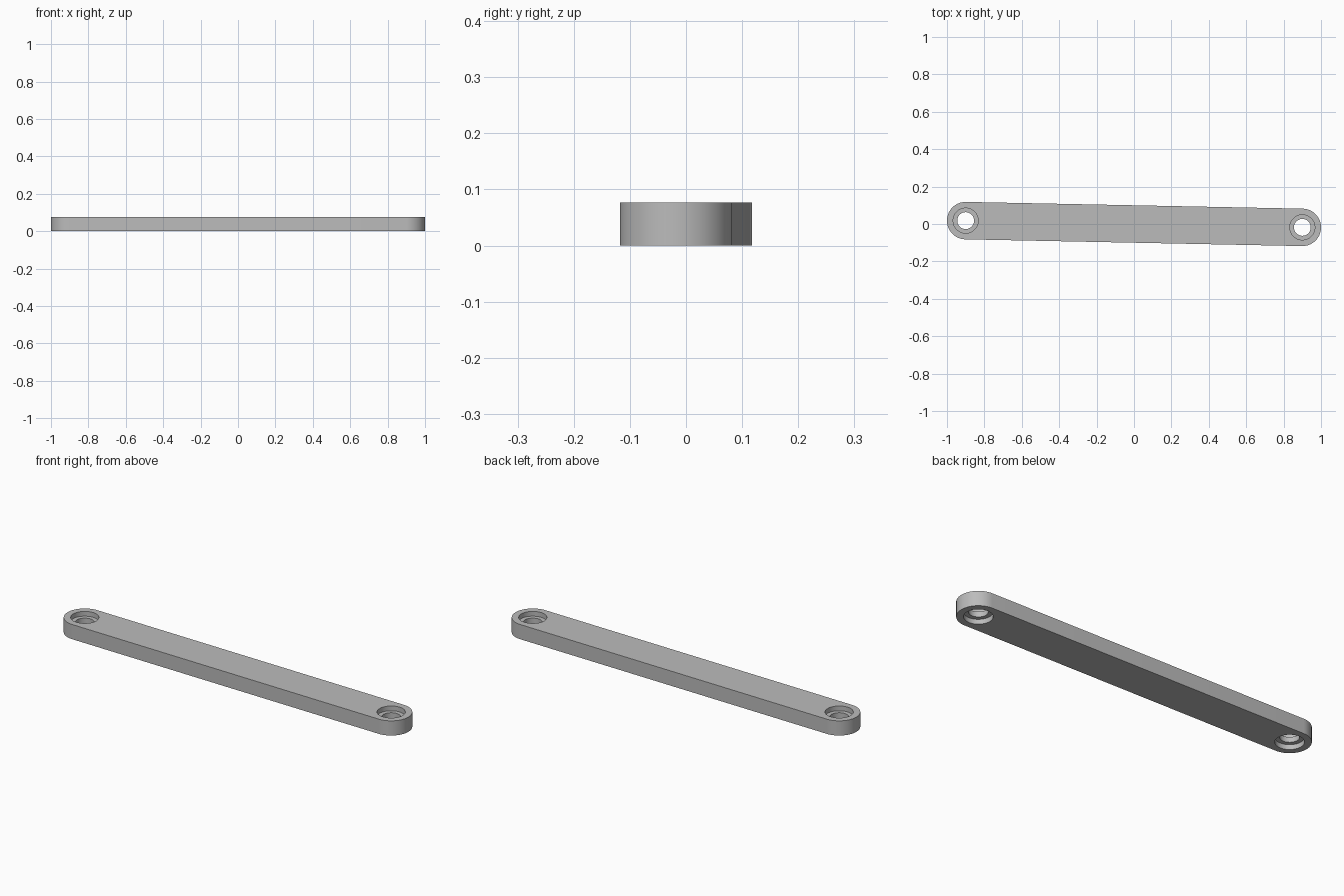
import bpy
import bmesh
from math import pi, cos, sin, atan2, radians
from mathutils import Vector

if "Cube" in bpy.data.objects:
    bpy.data.objects.remove(bpy.data.objects["Cube"], do_unlink=True)

HEIGHT = 0.077
END_RADIUS = 0.1
BORE_RADIUS = 0.067      # wide recess on both faces
HOLE_RADIUS = 0.045      # narrow through hole
BORE_DEPTH = 0.025
SEGMENTS = 64
CENTRES = [Vector((-0.9, 0.018)), Vector((0.9, -0.018))]

grey = bpy.data.materials.new("plain_grey")
grey.use_nodes = True
colour = (0.5, 0.5, 0.5, 1)
grey.diffuse_color = colour
grey.node_tree.nodes["Principled BSDF"].inputs["Base Color"].default_value = colour

bm = bmesh.new()


def loop(points, z):
    """Closed ring of vertices at one height."""
    return [bm.verts.new((x, y, z)) for x, y in points]


def bridge(a, b):
    """Band of quads between two matching rings."""
    for i in range(len(a)):
        j = (i + 1) % len(a)
        bm.faces.new((a[i], a[j], b[j], b[i]))


def arc(centre, radius, start, sweep, count):
    return [(centre.x + radius * cos(start + sweep * i / count),
             centre.y + radius * sin(start + sweep * i / count))
            for i in range(count + 1)]


# Outer wall: two half rounds joined by straight sides
axis = CENTRES[1] - CENTRES[0]
tilt = atan2(axis.y, axis.x)
outline = (arc(CENTRES[1], END_RADIUS, tilt - pi / 2, pi, SEGMENTS // 2)
           + arc(CENTRES[0], END_RADIUS, tilt + pi / 2, pi, SEGMENTS // 2))
bottom, top = loop(outline, 0), loop(outline, HEIGHT)
bridge(bottom, top)
rims = {0: [bottom], 1: [top]}

# Stepped holes: recess, ledge, narrow neck, ledge, recess
profile = [(BORE_RADIUS, 0), (BORE_RADIUS, BORE_DEPTH), (HOLE_RADIUS, BORE_DEPTH),
           (HOLE_RADIUS, HEIGHT - BORE_DEPTH), (BORE_RADIUS, HEIGHT - BORE_DEPTH),
           (BORE_RADIUS, HEIGHT)]
for centre in CENTRES:
    rings = [loop(arc(centre, r, 0, 2 * pi, SEGMENTS)[:-1], z) for r, z in profile]
    for lower, upper in zip(rings, rings[1:]):
        bridge(lower, upper)
    rims[0].append(rings[0])
    rims[1].append(rings[-1])

# Flat top and bottom faces around the holes
for side, direction in ((0, -1), (1, 1)):
    edges = [bm.edges.get((ring[i - 1], ring[i]))
             for ring in rims[side] for i in range(len(ring))]
    bmesh.ops.triangle_fill(bm, edges=edges, use_beauty=True, normal=(0, 0, direction))

bmesh.ops.recalc_face_normals(bm, faces=bm.faces[:])
mesh = bpy.data.meshes.new("link_bar")
bm.to_mesh(mesh)
bm.free()
mesh.materials.append(grey)
bar = bpy.data.objects.new("link_bar", mesh)
bpy.context.collection.objects.link(bar)

bpy.ops.object.select_all(action="DESELECT")
bar.select_set(True)
bpy.context.view_layer.objects.active = bar
bpy.ops.object.shade_smooth_by_angle(angle=radians(30))
